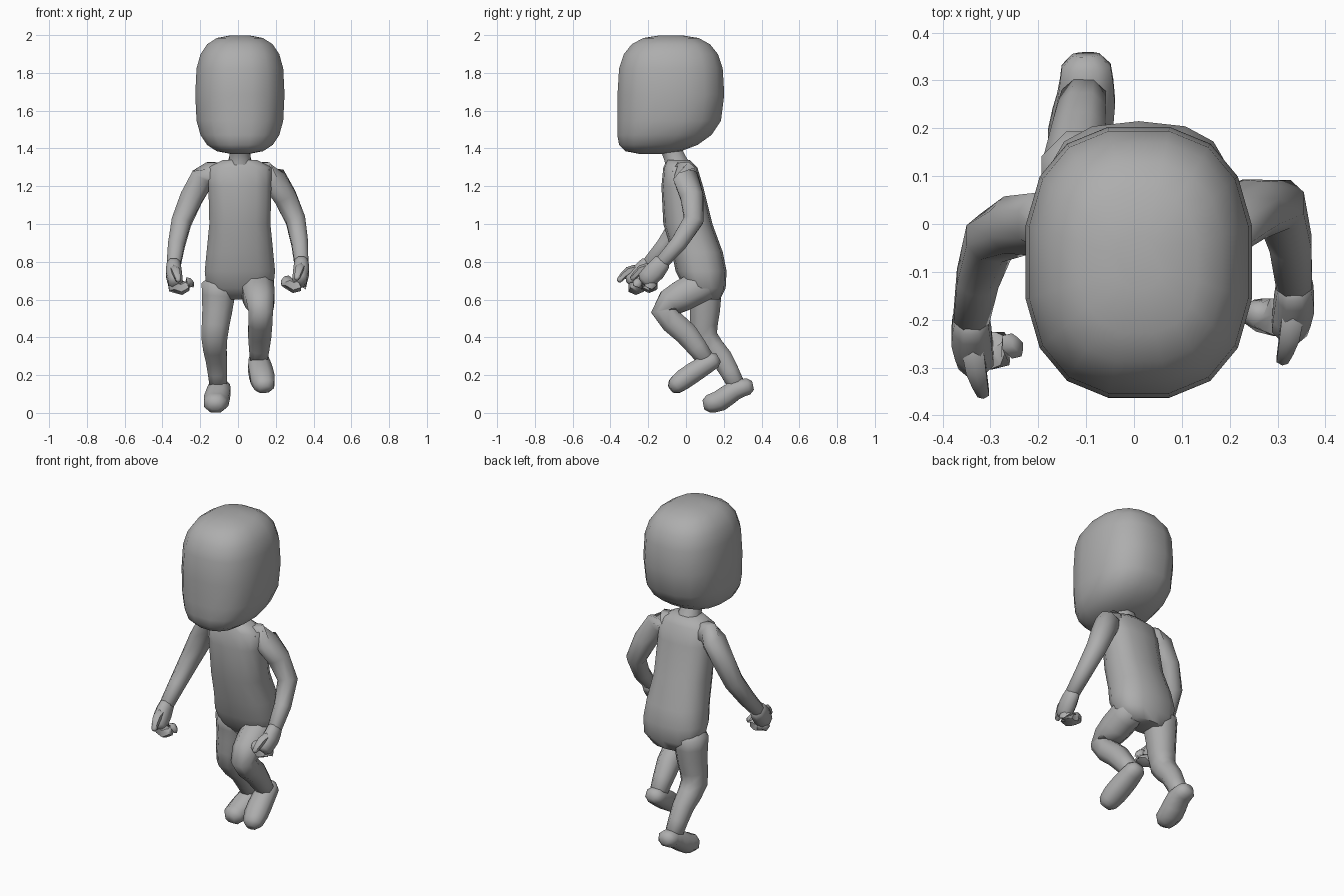
import bpy, bmesh, math
from mathutils import Vector

cube = bpy.data.objects.get("Cube")
if cube:
    bpy.data.objects.remove(cube, do_unlink=True)

grey = bpy.data.materials.new("plain grey")
grey.use_nodes = True
tone = (.42, .42, .42, 1)
grey.diffuse_color = tone
shader = next(n for n in grey.node_tree.nodes if n.type == 'BSDF_PRINCIPLED')
shader.inputs["Base Color"].default_value = tone


def skin(name, rings):
    """Join rings of points into one closed smooth surface."""
    bm = bmesh.new()
    loops = [[bm.verts.new(point) for point in ring] for ring in rings]
    for lower, upper in zip(loops, loops[1:]):
        for i in range(len(lower)):
            bm.faces.new((lower[i - 1], lower[i], upper[i], upper[i - 1]))
    bm.faces.new(loops[0])
    bm.faces.new(loops[-1])
    bmesh.ops.recalc_face_normals(bm, faces=bm.faces)
    mesh = bpy.data.meshes.new(name)
    bm.to_mesh(mesh)
    bm.free()
    mesh.materials.append(grey)
    part = bpy.data.objects.new(name, mesh)
    bpy.context.collection.objects.link(part)
    bpy.ops.object.select_all(action='DESELECT')
    part.select_set(True)
    bpy.context.view_layer.objects.active = part
    bpy.ops.object.shade_smooth_by_angle(angle=math.radians(60))


def squircle(angle, power):
    """Point on a unit superellipse."""
    c, s = math.cos(angle), math.sin(angle)
    return (math.copysign(abs(c) ** (2 / power), c),
            math.copysign(abs(s) ** (2 / power), s))


def outline(sides, power):
    return [squircle(math.tau * (i + .5) / sides, power) for i in range(sides)]


def slice_at(z, y, width, depth, sides):
    """Level cross-section of the head or torso."""
    return [(.01 + width * u, y + depth * v, z) for u, v in outline(sides, 2.5)]


def limb(name, joints, sides=8, flat=1):
    """Rounded tube through joints given as (x, y, z, radius)."""
    joints = [Vector(j) for j in joints]
    padded = [joints[0], *joints, joints[-1]]
    path = []
    for before, start, end, after in zip(padded, padded[1:], padded[2:], padded[3:]):
        path += [start, (9 * (start + end) - before - after) / 16]
    path.append(joints[-1])

    rings = []
    last = len(path) - 1
    for i, node in enumerate(path):
        along = (path[min(i + 1, last)].xyz - path[max(i - 1, 0)].xyz).normalized()
        across = Vector((0, 1, 0)) if abs(along.x) > .8 else Vector((1, 0, 0))
        across = (across - along * across.dot(along)).normalized()
        up = along.cross(across) * flat

        def ring(centre, radius):
            return [centre + (across * u + up * v) * radius
                    for u, v in outline(sides, 2.2)]

        # Round off both ends
        tip = along * node.w * .45
        if i == 0:
            rings.append(ring(node.xyz - tip, node.w * .55))
        rings.append(ring(node.xyz, node.w))
        if i == last:
            rings.append(ring(node.xyz + tip, node.w * .55))
    skin(name, rings)


# Head: a soft box whose underside slides forward to the chin
head = []
for step in range(-5, 6):
    reach, rise = squircle(math.radians(17 * step), 3)
    chin = .11 * max(0, -rise) ** 3
    head.append(slice_at(1.685 + .315 * rise, -.08 - chin,
                         .24 * reach, .287 * reach, 16))
skin("head", head)

# Neck and torso
limb("neck", [(.01, -.03, 1.25, .09), (.01, -.06, 1.35, .06), (.01, -.09, 1.42, .06)])
torso = [(1.34, -.04, .09, .06), (1.3, -.03, .17, .09), (1.2, -.02, .17, .11),
         (1, .01, .165, .13), (.85, .06, .18, .135), (.75, .08, .19, .135),
         (.66, .1, .18, .11), (.6, .11, .12, .07)]
skin("torso", [slice_at(*level, 14) for level in torso])


# Arms and hands, placed by elbow and wrist
def arm(label, side, elbow, wrist):
    def at(inward, forward, down, radius):
        return (wrist.x - side * inward, wrist.y - forward, wrist.z - down, radius)

    shoulder = Vector((side * .19, 0, 1.24))
    limb(label + "_arm", [(side * .11, -.02, 1.27, .06), (*shoulder, .07),
                          (*elbow, .056), (*wrist, .04)])
    limb(label + "_palm", [at(0, 0, 0, .038), at(0, .04, .05, .045),
                           at(.01, .09, .1, .04)], flat=1.3)
    limb(label + "_fingers", [at(0, .06, .11, .045), at(.04, .07, .13, .045),
                              at(.085, .06, .1, .035)], 6, .8)
    limb(label + "_thumb", [at(0, .05, .03, .026), at(.01, .11, .04, .024),
                            at(.025, .16, .09, .014)], 6)


arm("left", 1, Vector((.305, .04, 1.02)), Vector((.335, -.125, .8)))
arm("right", -1, Vector((-.3, -.03, 1.01)), Vector((-.34, -.195, .79)))

# Left leg, lifted forward
limb("left_leg", [(.1, .1, .68, .09), (.11, -.02, .62, .09), (.12, -.12, .54, .07),
                  (.115, 0, .42, .066), (.11, .1, .29, .05)])
limb("left_foot", [(.11, .15, .28, .055), (.115, .08, .24, .066),
                   (.13, -.01, .18, .068), (.14, -.06, .14, .055)], flat=.85)

# Right leg, pushing off behind
limb("right_leg", [(-.1, .1, .68, .1), (-.11, .1, .54, .085), (-.125, .1, .4, .073),
                   (-.115, .19, .29, .06), (-.105, .26, .16, .05)])
limb("right_foot", [(-.1, .33, .14, .055), (-.1, .26, .12, .065),
                    (-.115, .18, .065, .07), (-.12, .12, .048, .06)], flat=.85)
